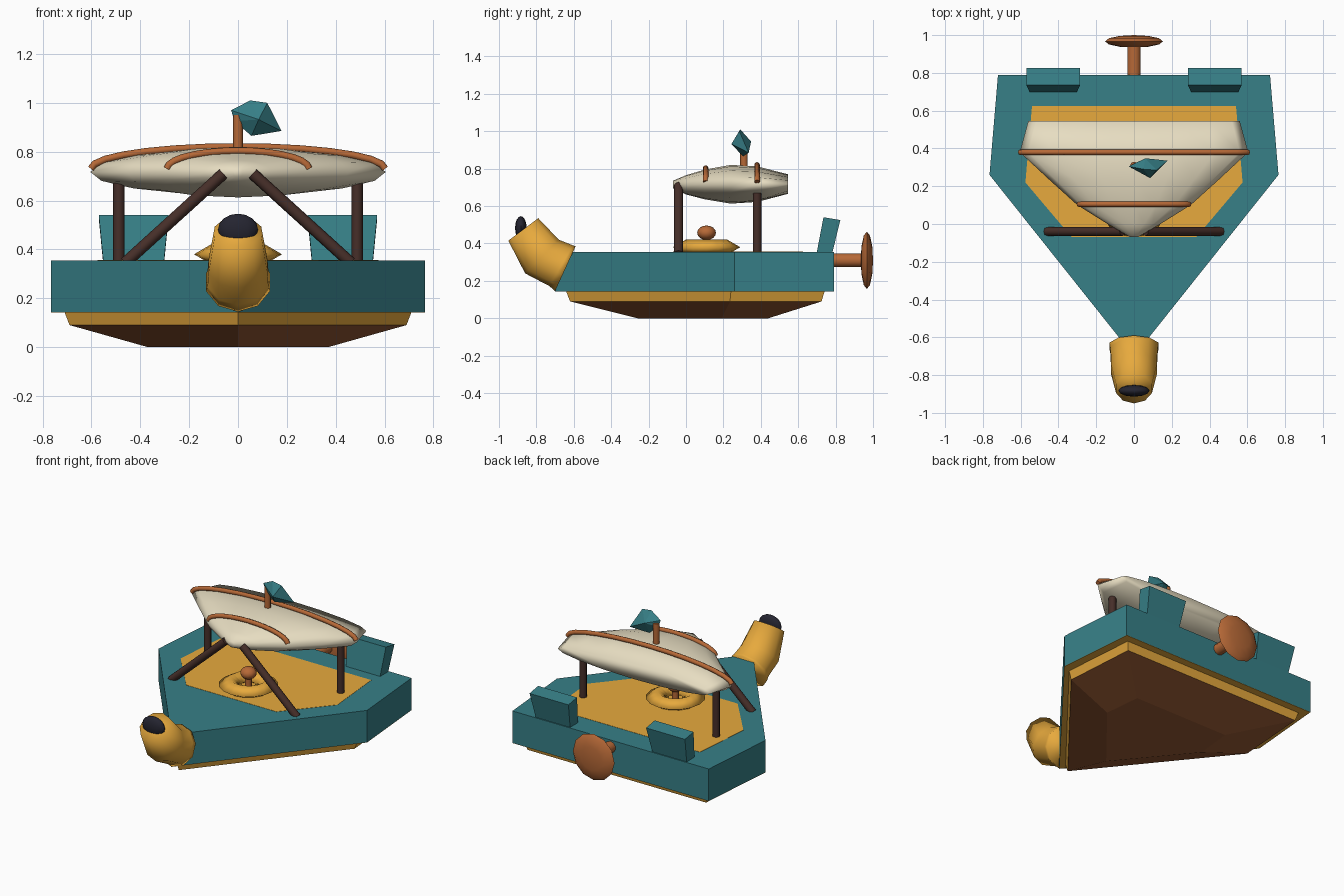
import bpy, bmesh, math
from mathutils import Vector, Matrix

cube = bpy.data.objects.get("Cube")
if cube:
    bpy.data.objects.remove(cube, do_unlink=True)


def material(name, r, g, b):
    m = bpy.data.materials.new(name)
    m.use_nodes = True
    m.diffuse_color = (r, g, b, 1)
    m.node_tree.nodes["Principled BSDF"].inputs["Base Color"].default_value = (r, g, b, 1)
    return m


teal = material("teal paint", .038, .215, .245)
yellow = material("golden yellow", .80, .40, .047)
cream = material("cream cloth", .85, .77, .57)
brown = material("keel brown", .32, .105, .035)
wood = material("dark wood", .062, .028, .022)
copper = material("copper", .47, .14, .038)
black = material("ink black", .018, .018, .03)


def finish(name, bm, mat, smooth=None):
    bmesh.ops.recalc_face_normals(bm, faces=bm.faces)
    mesh = bpy.data.meshes.new(name)
    bm.to_mesh(mesh)
    bm.free()
    mesh.materials.append(mat)
    ob = bpy.data.objects.new(name, mesh)
    bpy.context.collection.objects.link(ob)
    if smooth:
        bpy.ops.object.select_all(action='DESELECT')
        ob.select_set(True)
        bpy.context.view_layer.objects.active = ob
        bpy.ops.object.shade_smooth_by_angle(angle=math.radians(smooth))
    return ob


def loft(name, rings, mat, smooth=None):
    """Skin a list of equally sized rings and cap both ends."""
    bm = bmesh.new()
    vs = [[bm.verts.new(p) for p in ring] for ring in rings]
    n = len(vs[0])
    for a, b in zip(vs, vs[1:]):
        for i in range(n):
            j = (i + 1) % n
            bm.faces.new((a[i], a[j], b[j], b[i]))
    bm.faces.new(vs[0])
    bm.faces.new(vs[-1])
    return finish(name, bm, mat, smooth)


def outline(half, z):
    """Mirror a half outline, given from stern to bow, at height z."""
    pts = [Vector((x, y, z)) for x, y in half]
    return pts + [Vector((-p.x, p.y, z)) for p in reversed(pts) if p.x > 0]


def tube(name, path, radius, mat, sides=8):
    """Round bar along a path."""
    path = [Vector(p) for p in path]
    rings = []
    for i, p in enumerate(path):
        d = (path[min(i + 1, len(path) - 1)] - path[max(i - 1, 0)]).normalized()
        u = d.cross(Vector((0, 1, 0)) if abs(d.y) < .9 else Vector((1, 0, 0))).normalized()
        w = d.cross(u)
        turn = [math.tau * k / sides for k in range(sides)]
        rings.append([p + radius * (u * math.cos(t) + w * math.sin(t)) for t in turn])
    return loft(name, rings, mat, 50)


def ellipsoid(name, centre, size, mat, axis='Z', u=12, v=8):
    bm = bmesh.new()
    bmesh.ops.create_uvsphere(bm, u_segments=u, v_segments=v, radius=1)
    if axis == 'Y':
        bmesh.ops.rotate(bm, verts=bm.verts, matrix=Matrix.Rotation(math.pi / 2, 3, 'X'))
    bmesh.ops.scale(bm, verts=bm.verts, vec=size)
    bmesh.ops.translate(bm, verts=bm.verts, vec=centre)
    return finish(name, bm, mat, 60)


# Hull, trim band with its ledge, keel and deck
hull = [(.72, .79), (.765, .26), (0, -.70)]
band_top = [(.67, .74), (.71, .24), (0, -.64)]
band_low = [(.655, .725), (.69, .235), (0, -.62)]
keel_low = [(.345, .44), (.37, .19), (0, -.26)]
deck = [(.54, .625), (.575, .22), (.33, -.07)]
loft("hull", [outline(hull, .144), outline(hull, .355)], teal)
loft("trim_band", [outline(band_low, .09), outline(band_top, .142), outline(hull, .142),
                   outline(hull, .144)], yellow)
loft("keel", [outline(keel_low, 0), outline(band_low, .09)], brown)
loft("deck", [outline(deck, .352), outline(deck, .3565)], yellow)

# Bow horn: bent tapering tube, each ring tilted in the side plane
rings = []
for low, high, width in [((-.70, .145), (-.59, .385), .137), ((-.73, .172), (-.605, .39), .131),
                         ((-.86, .24), (-.68, .42), .127), ((-.95, .415), (-.79, .535), .1)]:
    a, b = Vector((0, *low)), Vector((0, *high))
    rings.append([(a + b) / 2 + (b - a) / 2 * math.cos(t) + Vector((width * math.sin(t), 0, 0))
                  for t in [math.tau * k / 10 for k in range(10)]])
loft("bow_horn", rings, yellow, 110)
ellipsoid("horn_tip", (0, -.883, .482), (.082, .031, .064), black)

# Stern propeller
tube("propeller_shaft", [(0, .75, .31), (0, .96, .31)], .037, copper, 10)
ellipsoid("propeller_disc", (0, .967, .31), (.153, .033, .153), copper, 'Y', 12, 6)

# Stern fins and canopy supports, mirrored
for side, s in (("left", 1), ("right", -1)):
    sections = [((.305, .55), (.695, .33), (.775, .32)), ((.285, .57), (.735, .54), (.825, .525))]
    loft(side + "_fin", [[(s * x0, *f), (s * x1, *f), (s * x1, *b), (s * x0, *b)]
                         for (x0, x1), f, b in sections], teal)
    tube(side + "_rear_post", [(s * .488, .38, .35), (s * .488, .38, .69)], .023, wood)
    tube(side + "_front_strut", [(s * .462, -.04, .345), (s * .06, -.04, .71)], .024, wood)

# Canopy: oval sections from the bow tip to the stern end
rings = []
for y, half_x, low, high in [(-.07, .02, .695, .735), (.0, .14, .662, .765), (.1, .3, .636, .795),
                             (.24, .455, .613, .82), (.38, .605, .622, .812), (.545, .56, .665, .77)]:
    zc, rz = (low + high) / 2, (high - low) / 2
    rings.append([(half_x * math.cos(t), y, zc + rz * math.sin(t))
                  for t in [math.tau * k / 16 for k in range(16)]])
loft("canopy", rings, cream, 120)

# Ribs over the canopy
for name, y, half_x, top in (("large_rib", .38, .602, .82), ("small_rib", .105, .29, .803)):
    arc = [math.pi * k / 14 for k in range(15)]
    tube(name, [(half_x * math.cos(t), y, .73 + (top - .73) * math.sin(t)) for t in arc],
         .015, copper)

# Mast and faceted crystal
tube("mast", [(0, .31, .79), (0, .31, .95)], .02, copper)
bm = bmesh.new()
for p in [(-.028, .305, .97), (.05, .29, 1.01), (.12, .285, 1), (.178, .335, .885),
          (.055, .305, .865), (-.015, .31, .925), (.085, .243, .932), (.06, .348, .945)]:
    bm.verts.new(p)
bmesh.ops.convex_hull(bm, input=bm.verts)
finish("crystal", bm, teal)

# Ring seat with knob
bm = bmesh.new()
grid = []
for i in range(16):
    a = math.tau * i / 16
    grid.append([])
    for j in range(4):
        b = math.tau * j / 4
        r = .11 + .07 * math.cos(b)
        grid[i].append(bm.verts.new((r * math.cos(a), .11 + r * math.sin(a),
                                     .38 + .041 * math.sin(b))))
for i in range(16):
    for j in range(4):
        k, m = (i + 1) % 16, (j + 1) % 4
        bm.faces.new((grid[i][j], grid[k][j], grid[k][m], grid[i][m]))
finish("ring_seat", bm, yellow, 130)
tube("knob_stem", [(0, .11, .35), (0, .11, .44)], .02, copper)
ellipsoid("knob", (0, .11, .457), (.05, .05, .039), copper)
